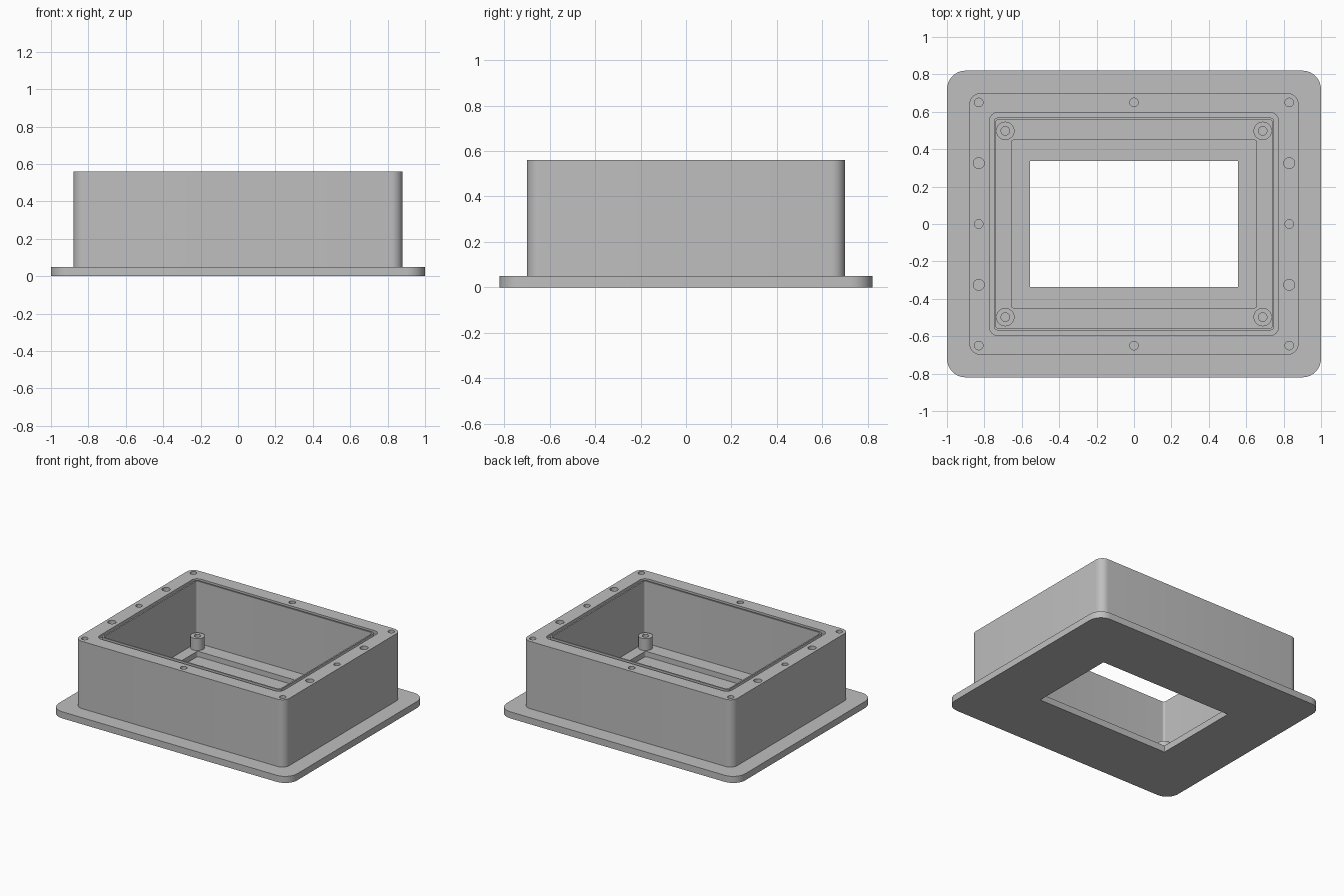
import bpy, bmesh, math

if "Cube" in bpy.data.objects:
    bpy.data.objects.remove(bpy.data.objects["Cube"])

SEG = 8  # segments per rounded corner

grey = bpy.data.materials.new("plain grey")
grey.diffuse_color = (0.52, 0.52, 0.52, 1)
grey.use_nodes = True
grey.node_tree.nodes["Principled BSDF"].inputs["Base Color"].default_value = grey.diffuse_color


def rounded_rect(hx, hy, r):
    """Outline of a rounded rectangle, counter-clockwise."""
    pts = []
    for k, (sx, sy) in enumerate([(1, 1), (-1, 1), (-1, -1), (1, -1)]):
        for i in range(SEG + 1):
            a = math.pi / 2 * (k + i / SEG)
            pts.append((sx * (hx - r) + r * math.cos(a),
                        sy * (hy - r) + r * math.sin(a)))
    return pts


def circle(cx, cy, r, n=32):
    return [(cx + r * math.cos(2 * math.pi * i / n),
             cy + r * math.sin(2 * math.pi * i / n)) for i in range(n)]


def loft(bm, rings, loop=False):
    """Skin a list of (outline, z); cap the ends unless it loops round."""
    vs = [[bm.verts.new((x, y, z)) for x, y in o] for o, z in rings]
    n = len(vs[0])
    for a, b in zip(vs, vs[1:] + (vs[:1] if loop else [])):
        for i in range(n):
            j = (i + 1) % n
            bm.faces.new((a[i], a[j], b[j], b[i]))
    if not loop:
        bm.faces.new(vs[0][::-1])
        bm.faces.new(vs[-1])


def make(name, bm):
    bmesh.ops.recalc_face_normals(bm, faces=bm.faces)
    me = bpy.data.meshes.new(name)
    bm.to_mesh(me)
    bm.free()
    me.materials.append(grey)
    ob = bpy.data.objects.new(name, me)
    bpy.context.collection.objects.link(ob)
    return ob


def activate(ob):
    bpy.ops.object.select_all(action='DESELECT')
    ob.select_set(True)
    bpy.context.view_layer.objects.active = ob


# Housing: flange, outer wall, rim with seal groove, cavity, floor and window
TOP, FLANGE, FLOOR, LIP, GROOVE = 0.56, 0.05, 0.09, 0.05, 0.535
section = [
    (1.0, 0.82, 0.10, 0), (1.0, 0.82, 0.10, FLANGE),          # flange edge
    (0.88, 0.70, 0.06, FLANGE), (0.88, 0.70, 0.06, TOP),      # outer wall
    (0.773, 0.596, 0.045, TOP), (0.773, 0.596, 0.045, GROOVE),
    (0.749, 0.569, 0.022, GROOVE), (0.749, 0.569, 0.022, TOP),
    (0.738, 0.558, 0.015, TOP), (0.738, 0.558, 0.015, FLOOR),  # cavity wall
    (0.655, 0.45, 0.015, FLOOR), (0.655, 0.45, 0.015, LIP),   # floor recess
    (0.557, 0.338, 0.004, LIP), (0.557, 0.338, 0.004, 0),     # window
]
bm = bmesh.new()
loft(bm, [(rounded_rect(hx, hy, r), z) for hx, hy, r, z in section], loop=True)
housing = make("housing", bm)

# Blind holes in the rim: small screw holes and larger dowel holes
small = [(x, y) for x in (-0.83, 0, 0.83) for y in (-0.65, 0, 0.65) if x or y]
large = [(x, y) for x in (-0.83, 0.83) for y in (-0.325, 0.325)]
bm = bmesh.new()
for pts, r in ((small, 0.023), (large, 0.029)):
    for x, y in pts:
        loft(bm, [(circle(x, y, r), TOP - 0.15), (circle(x, y, r), TOP + 0.05)])
cutter = make("hole_cutter", bm)
cutter.hide_render = True
mod = housing.modifiers.new("holes", 'BOOLEAN')
mod.operation, mod.solver, mod.object = 'DIFFERENCE', 'EXACT', cutter
activate(housing)
bpy.ops.object.modifier_apply(modifier=mod.name)
bpy.data.objects.remove(cutter)

# Four mounting posts with blind screw holes, standing in the cavity corners
posts = []
for sx in (-1, 1):
    for sy in (-1, 1):
        x, y = sx * 0.688, sy * 0.498
        bm = bmesh.new()
        loft(bm, [(circle(x, y, 0.049), FLOOR - 0.005), (circle(x, y, 0.049), 0.18),
                  (circle(x, y, 0.023), 0.18), (circle(x, y, 0.023), 0.11)])
        posts.append(make("mounting_post", bm))

for ob in [housing] + posts:
    activate(ob)
    bpy.ops.object.shade_smooth_by_angle(angle=math.radians(30))
